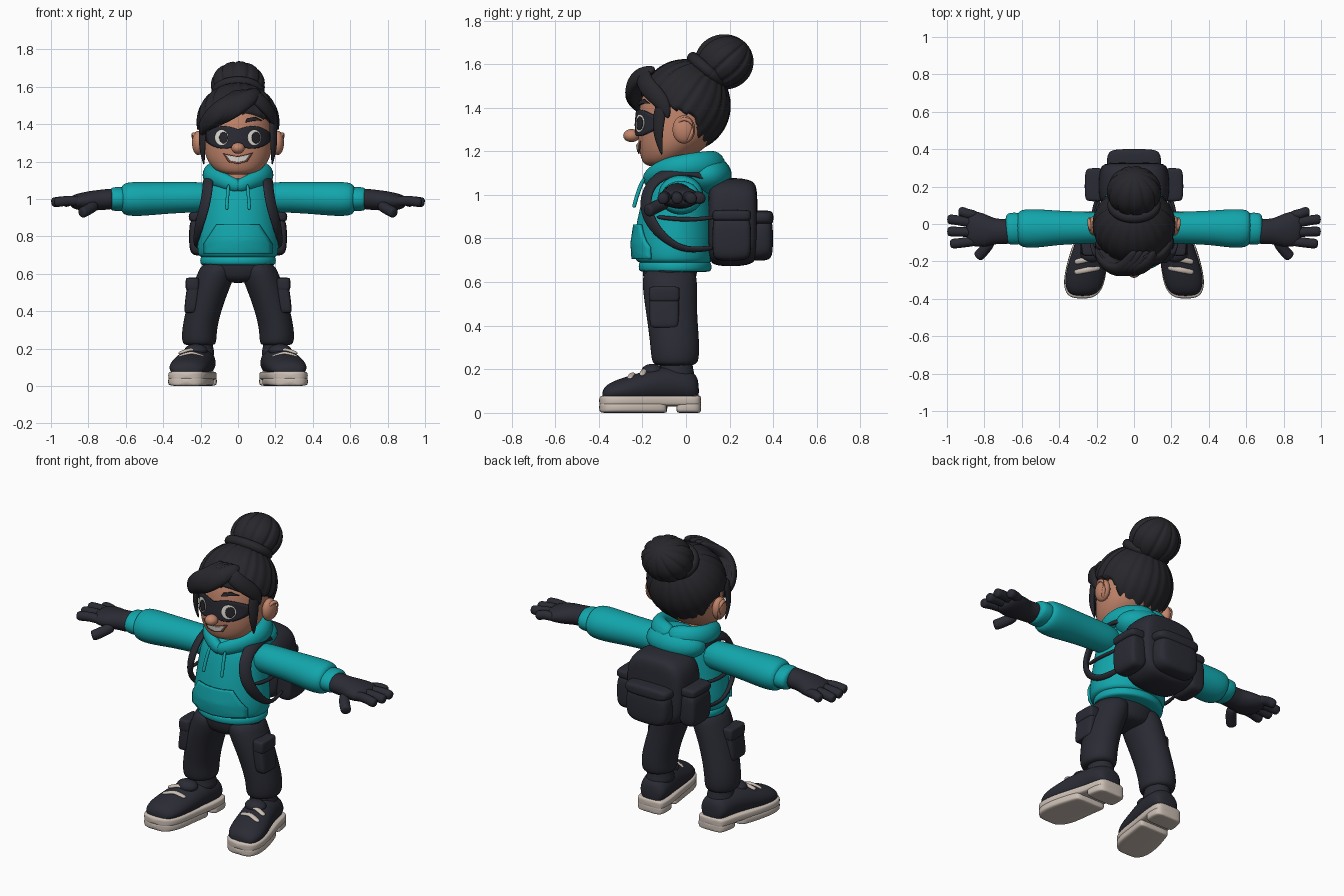
import bpy, bmesh
from math import sin, cos, pi, sqrt, copysign
from mathutils import Vector, Matrix

start_cube = bpy.data.objects.get("Cube")
if start_cube:
    bpy.data.objects.remove(start_cube, do_unlink=True)


def material(name, r, g, b):
    mat = bpy.data.materials.new(name)
    mat.use_nodes = True
    shader = mat.node_tree.nodes["Principled BSDF"]
    shader.inputs["Base Color"].default_value = mat.diffuse_color = (r, g, b, 1)
    shader.inputs["Roughness"].default_value = 0.8
    return mat


HAIR = material("black hair", .02, .02, .025)
DARK = material("charcoal cloth", .023, .024, .034)
TEAL = material("teal fleece", .006, .38, .41)
SKIN = material("warm skin", .53, .23, .145)
LIP = material("lip", .3, .09, .06)
CREAM = material("cream rubber", .6, .52, .46)
WHITE = material("eye white", .8, .77, .7)


def finish(name, bm, mat, mirror=False, subsurf=0, thick=0):
    """Turn a bmesh into a smooth object, optionally mirrored across x."""
    bmesh.ops.recalc_face_normals(bm, faces=bm.faces)
    mesh = bpy.data.meshes.new(name)
    bm.to_mesh(mesh)
    bm.free()
    for poly in mesh.polygons:
        poly.use_smooth = True
    mesh.materials.append(mat)
    obj = bpy.data.objects.new(name, mesh)
    bpy.context.collection.objects.link(obj)
    if mirror:
        obj.modifiers.new("mirror", "MIRROR").use_mirror_merge = False
    if thick:
        obj.modifiers.new("thickness", "SOLIDIFY").thickness = thick
    if subsurf:
        mod = obj.modifiers.new("smooth", "SUBSURF")
        mod.levels = mod.render_levels = subsurf
    return obj


def power(value, exponent):
    return copysign(abs(value) ** exponent, value)


def loft(name, mat, stations, axes=None, centre=(0, 0, -9), square=2, mirror=False, sides=16):
    """Skin superellipse sections (x, y, z, half width, half height) along a path.
    Sections lie in the two named axes, or across the path facing away from centre."""
    bm = bmesh.new()
    points = [Vector(s[:3]) for s in stations]
    rings = []
    for i, (p, s) in enumerate(zip(points, stations)):
        if axes:
            u, v = (Vector([letter == c for c in "xyz"]) for letter in axes)
        else:
            along = (points[min(i + 1, len(points) - 1)] - points[max(i - 1, 0)]).normalized()
            u = along.cross(p - Vector(centre)).normalized()
            v = u.cross(along)
        ring = []
        for k in range(sides):
            t = 2 * pi * (k + .5) / sides
            ring.append(bm.verts.new(p + u * s[3] * power(cos(t), 2 / square)
                                     + v * s[4] * power(sin(t), 2 / square)))
        rings.append(ring)
    for a, b in zip(rings, rings[1:]):
        for k in range(sides):
            j = (k + 1) % sides
            bm.faces.new((a[k], a[j], b[j], b[k]))
    bm.faces.new(rings[0])
    bm.faces.new(rings[-1])
    return finish(name, bm, mat, mirror, 2)


def tube(name, mat, radius, points, **options):
    return loft(name, mat, [(*p, radius, radius) for p in points], sides=8, **options)


def blob(name, mat, loc, size, lobes=0, groove=0, tilt=0, mirror=False, rule=None):
    """Ellipsoid, optionally grooved around its tilted pole; rule(p) shrinks points."""
    bm = bmesh.new()
    bmesh.ops.create_uvsphere(bm, u_segments=96 if lobes else 24, v_segments=48 if lobes else 16, radius=1)
    turn = Matrix.Rotation(tilt, 3, "X")
    for vert in bm.verts:
        co = vert.co
        if lobes:
            angle = Vector((co.x, co.y, 0)).angle(Vector((1, 0, 0)), 0)
            co *= 1 - groove * (1 - abs(sin(angle * lobes / 2))) ** 3 * (1 - co.z ** 4)
        co = turn @ co
        scaled = Vector(a * b for a, b in zip(co, size))
        factor = rule(scaled + Vector(loc)) if rule else 1
        vert.co = scaled * factor + Vector(loc)
    return finish(name, bm, mat, mirror)


def plate(name, mat, outline, body, lift, thick=.004, mirror=False, smooth=0):
    """Thin sheet with an (x, z) outline wrapped on the front of a vertical body loft."""
    def front(x, z):
        for low, high in zip(body, body[1:]):
            if low[2] <= z <= high[2]:
                f = (z - low[2]) / (high[2] - low[2])
                _, cy, _, rx, ry = (a + (b - a) * f for a, b in zip(low, high))
                return cy - ry * sqrt(max(.03, 1 - (x / rx) ** 2)) - lift
    edge = []
    for a, b in zip(outline, outline[1:] + outline[:1]):
        edge += [Vector(a).lerp(Vector(b), k / 4) for k in range(4)]
    mid = sum(edge, Vector((0, 0))) / len(edge)
    bm = bmesh.new()
    rings = []
    for step in range(1, 9):
        spots = [mid.lerp(p, step / 8) for p in edge]
        rings.append([bm.verts.new((p.x, front(*p), p.y)) for p in spots])
    bm.faces.new(rings[0])
    for a, b in zip(rings, rings[1:]):
        for k in range(len(edge)):
            j = (k + 1) % len(edge)
            bm.faces.new((a[k], a[j], b[j], b[k]))
    return finish(name, bm, mat, mirror, smooth, thick)


def oval(x, z, a, b):
    return [(x + a * cos(k * pi / 8), z + b * sin(k * pi / 8)) for k in range(16)]


# Head and face
head = [(0, -.12, 1.13, .05, .04), (0, -.11, 1.14, .11, .09), (0, -.08, 1.19, .16, .135),
        (0, -.045, 1.25, .185, .18), (0, -.03, 1.32, .19, .195), (0, -.02, 1.4, .19, .2),
        (0, -.01, 1.48, .18, .19), (0, 0, 1.55, .13, .14), (0, 0, 1.58, .06, .06)]
loft("head", SKIN, head, "xy")
loft("neck", SKIN, [(0, -.03, 1.02, .08, .08), (0, -.04, 1.1, .07, .07), (0, -.05, 1.2, .07, .07)], "xy")
blob("nose", SKIN, (0, -.25, 1.272), (.036, .038, .03))
blob("ear", SKIN, (.213, -.01, 1.3), (.033, .052, .065), tilt=-.3, mirror=True)
tube("ear_rim", SKIN, .012, [(.22, -.04, 1.32), (.237, -.02, 1.355), (.243, .03, 1.34),
                             (.238, .035, 1.29), (.22, 0, 1.24)], mirror=True)
mask = []
for k in range(32):
    c, s = cos(k * pi / 16), sin(k * pi / 16)
    x = .178 * power(c, .8)
    mask.append((x, 1.33 + .064 * power(s, .6) * (.68 + .32 * sin(min(1, abs(x) / .18) * pi))))
plate("eye_mask", DARK, mask, head, .01, .009)
for side, name in ((-1, "right"), (1, "left")):
    plate(name + "_eye", WHITE, oval(side * .088, 1.328, .036, .042), head, .015)
    plate(name + "_pupil", HAIR, oval(side * .088 + .01, 1.328, .023, .031), head, .019)
plate("lips", LIP, [(-.08, 1.243), (0, 1.228), (.08, 1.247), (.05, 1.2), (0, 1.187), (-.05, 1.197)], head, .004)
plate("teeth", WHITE, [(-.066, 1.236), (0, 1.224), (.066, 1.239), (.042, 1.206), (0, 1.196), (-.042, 1.204)],
      head, .008)
plate("eyebrow", HAIR, [(.04, 1.41), (.05, 1.432), (.09, 1.44), (.13, 1.42), (.09, 1.42)], head, .008, .008)


# Hair: grooved cap that tucks under the face, bun, fringe and side locks
def tuck(p):
    return .8 if p.y < .05 and p.z < 1.37 - .4 * p.y else 1


blob("hair_cap", HAIR, (0, -.005, 1.41), (.222, .21, .213), 22, .05, -.6, rule=tuck)
blob("hair_bun", HAIR, (0, .175, 1.61), (.145, .135, .127), 11, .09, -.8)
tube("bun_band", HAIR, .03, [(.12 * cos(k * pi / 8), .1 + .07 * sin(k * pi / 8),
                              1.57 - .06 * sin(k * pi / 8)) for k in range(18)])
skull = (0, -.02, 1.4)
for i in range(4):
    drop = i * .035
    loft("fringe_lock", HAIR, [
        (.11 - drop, -.14, 1.58, .02, .015),
        (.08 - drop, -.215, 1.555 - drop * .2, .045, .03),
        (-.01 - drop * .7, -.255, 1.495 - drop * .1, .058, .035),
        (-.1 - drop * .5, -.225, 1.44 - drop * .1, .05, .03),
        (-.165 - drop * .3, -.155, 1.4 - drop * .2, .035, .02),
        (-.19, -.12, 1.36 - drop * .2, .01, .01)], centre=skull)
loft("left_sweep", HAIR, [(.05, -.17, 1.59, .03, .01), (.1, -.205, 1.54, .045, .025), (.16, -.17, 1.485, .045, .025),
                          (.2, -.1, 1.42, .04, .02), (.2, -.08, 1.35, .01, .01)], centre=skull)
loft("side_lock", HAIR, [(.185, -.11, 1.43, .03, .02), (.19, -.125, 1.35, .032, .016), (.192, -.13, 1.27, .024, .014),
                         (.182, -.11, 1.18, .004, .004)], centre=skull, mirror=True)

# Hoodie
torso = [(0, -.05, .68, .2, .165), (0, -.055, .7, .222, .185), (0, -.055, .78, .222, .19), (0, -.05, .88, .21, .18),
         (0, -.04, 1, .2, .16), (0, -.03, 1.07, .185, .145), (0, -.02, 1.12, .12, .12)]
loft("hoodie_body", TEAL, torso, "xy")
loft("hoodie_hem", TEAL, [(0, -.05, z, .208 - inset, .172 - inset)
                          for z, inset in ((.645, .02), (.65, 0), (.69, 0), (.7, .02))], "xy")
plate("front_pocket", TEAL, [(-.115, .865), (.115, .865), (.185, .76), (.185, .705), (-.185, .705), (-.185, .76)],
      torso, .01, .014)
loft("sleeve", TEAL, [(.1, -.02, 1.01, .08, .08), (.25, -.02, 1.01, .088, .083), (.4, -.02, 1.005, .092, .087),
                      (.52, -.024, 1, .107, .094), (.6, -.024, 1, .105, .092), (.63, -.02, 1, .08, .07)],
     "yz", mirror=True)
loft("sleeve_cuff", TEAL, [(x, -.025, 1, r, r * .75) for x, r in ((.6, .08), (.62, .088), (.67, .088), (.69, .07))],
     "yz", mirror=True)
loft("hood_collar", TEAL, [(-.02, -.175, 1.06, .035, .03), (.05, -.165, 1.085, .04, .032), (.13, -.1, 1.12, .05, .04),
                           (.16, 0, 1.135, .055, .045), (.12, .11, 1.145, .06, .05), (-.02, .155, 1.14, .065, .05)],
     centre=(0, -.02, 1.1), mirror=True)
blob("hood_back", TEAL, (0, .09, 1.09), (.18, .12, .095), tilt=.3)
tube("drawstring", TEAL, .01, [(.05, -.19, 1.08), (.055, -.215, 1.03), (.06, -.235, .96), (.06, -.24, .94)],
     mirror=True)

# Gloves
loft("glove_palm", DARK, [(.66, -.04, 1, .06, .05), (.68, -.04, 1, .072, .058), (.74, -.04, .995, .066, .055),
                          (.79, -.035, .99, .09, .055), (.86, -.025, .985, .1, .045), (.9, -.02, .985, .08, .03)],
     "yz", mirror=True)
for base, tip, reach in ((.045, .065, .94), (0, .025, 1), (-.045, -.04, 1), (-.09, -.105, .985)):
    tube("glove_finger", DARK, .029, [(.83, base, .985), (.9, (base + tip) / 2, .993),
                                      (reach - .03, tip, .985), (reach, tip, .98)], mirror=True)
tube("glove_thumb", DARK, .032, [(.76, -.08, .97), (.79, -.13, .95), (.825, -.165, .93), (.84, -.18, .925)],
     mirror=True)

# Trousers with cargo pockets
loft("trouser_hips", DARK, [(0, -.07, .55, .1, .09), (0, -.075, .59, .19, .12), (0, -.075, .66, .2, .13),
                            (0, -.06, .72, .19, .13)], "xy")
loft("trouser_leg", DARK, [(.205, -.05, .215, .075, .085), (.207, -.05, .23, .095, .11), (.208, -.05, .3, .095, .115),
                           (.185, -.06, .4, .097, .117), (.155, -.07, .5, .102, .122), (.115, -.075, .6, .105, .13),
                           (.1, -.075, .67, .09, .12)], "xy", mirror=True)
loft("cargo_pocket", DARK, [(.256 - .13 * (z - .4), -.1, z, w, w + .034)
                            for z, w in ((.39, .025), (.4, .035), (.55, .035), (.56, .025))],
     "xy", square=5, mirror=True)
loft("cargo_flap", DARK, [(.243, -.1, z, w, w + .034)
                          for z, w in ((.51, .03), (.515, .038), (.575, .038), (.58, .03))],
     "xy", square=5, mirror=True)
loft("ankle", DARK, [(.2, -.045, z, r, r + .01) for z, r in ((.14, .07), (.18, .078), (.2, .068), (.25, .068))],
     "xy", mirror=True)

# Shoes
loft("shoe_upper", DARK, [(.2, .06, .1, .05, .05), (.2, .035, .12, .085, .075), (.21, -.05, .13, .092, .085),
                          (.23, -.14, .125, .1, .085), (.25, -.22, .11, .108, .073), (.265, -.3, .1, .108, .06),
                          (.272, -.36, .09, .09, .045), (.275, -.385, .08, .05, .025)], "xz", mirror=True)
blob("shoe_tongue", DARK, (.225, -.155, .19), (.062, .05, .035), tilt=-.5, mirror=True)


def sole(name, low, high, stations):
    loft(name, CREAM, [(x, y, (low + high) / 2, w, (high - low) / 2) for x, y, w in stations],
         "xz", square=5, mirror=True)


sole("midsole", .03, .08, [(.2, .07, .06), (.2, .055, .09), (.21, -.05, .096), (.245, -.18, .106),
                           (.265, -.3, .114), (.275, -.37, .095), (.277, -.4, .05)])
sole("heel_tread", 0, .05, [(.2, .07, .06), (.2, .055, .09), (.208, -.03, .095), (.21, -.045, .09)])
sole("front_tread", 0, .05, [(.222, -.085, .09), (.225, -.1, .1), (.25, -.2, .108), (.265, -.3, .114),
                             (.275, -.37, .095), (.277, -.4, .05)])
for y, top in ((-.19, .198), (-.245, .18)):
    loft("shoe_lace", CREAM, [(.25 + dx, y - dx * .2, top - abs(dx) * .35, .016, .01)
                              for dx in (-.07, -.035, 0, .035, .07)], mirror=True, sides=8)


# Backpack
def pouch(name, x, z, w, h, back, front, mirror=False):
    loft(name, DARK, [(x, y, z, w * f, h * f) for y, f in
                      ((back, .8), (back + .02, .97), ((back + front) / 2, 1), (front - .02, .95), (front, .75))],
         "xz", square=3.5, mirror=mirror)


pouch("pack_body", 0, .875, .195, .208, .1, .33)
pouch("pack_rear_pocket", 0, .8, .142, .105, .28, .4)
pouch("pack_rear_flap", 0, .895, .148, .035, .28, .402)
pouch("pack_side_pocket", .205, .8, .058, .105, .12, .3, True)
pouch("pack_side_flap", .205, .905, .06, .028, .12, .3, True)
loft("pack_strap", DARK, [(.14, .13, 1.06, .03, .014), (.155, .06, 1.11, .033, .016), (.16, -.05, 1.115, .035, .017),
                          (.16, -.155, 1.07, .036, .017), (.175, -.195, .97, .036, .017),
                          (.205, -.165, .87, .034, .016), (.225, -.09, .79, .02, .012), (.225, 0, .74, .016, .01),
                          (.2, .14, .76, .016, .01)], centre=(0, -.02, .93), mirror=True)
tube("strap_webbing", DARK, .011, [(.2, -.14, .9), (.22, -.06, .89), (.215, .04, .885), (.18, .14, .9)], mirror=True)
